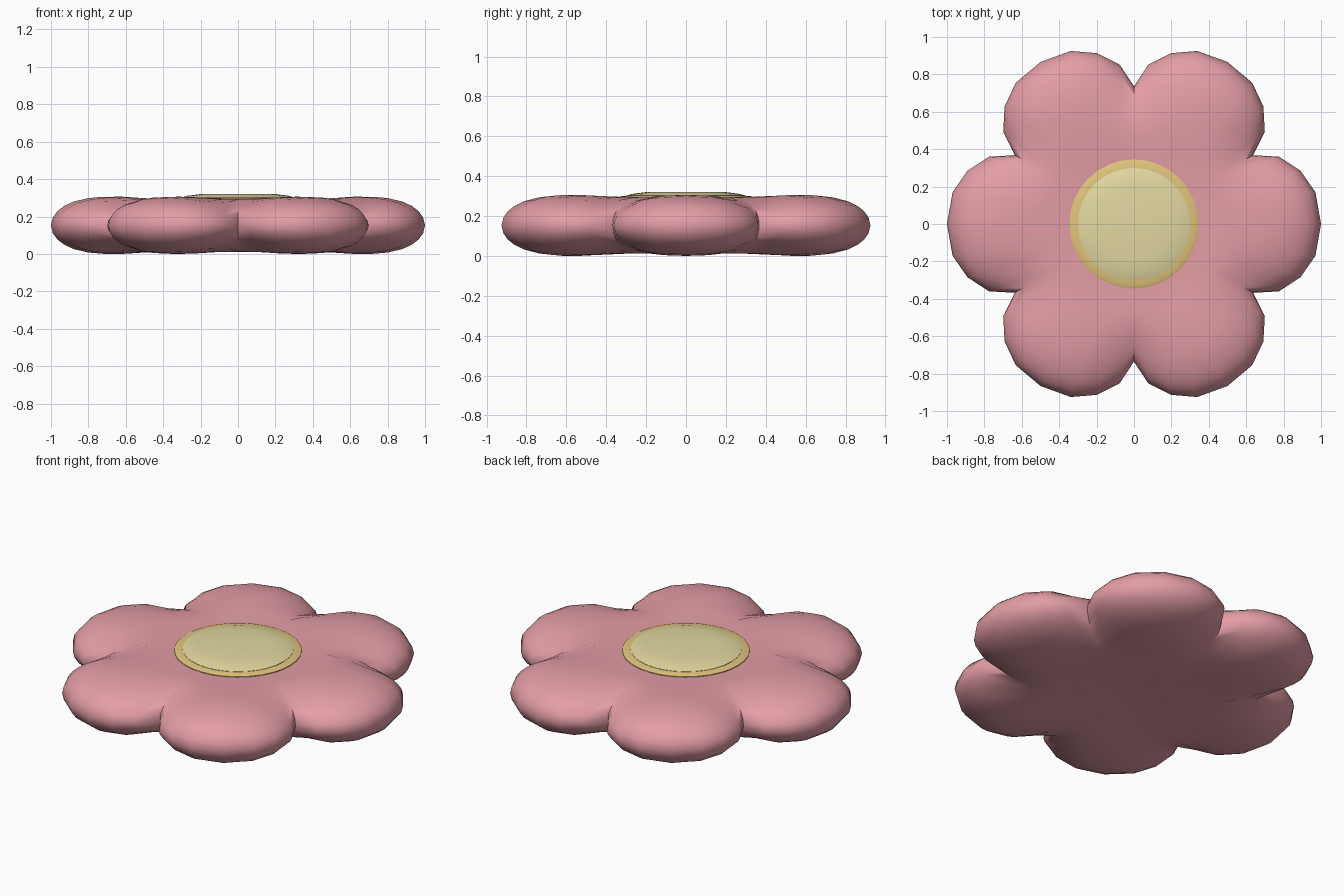
import bpy, bmesh, math
from mathutils import Vector

if "Cube" in bpy.data.objects:
    bpy.data.objects.remove(bpy.data.objects["Cube"])


def material(name, rgb):
    m = bpy.data.materials.new(name)
    m.diffuse_color = (*rgb, 1)
    m.use_nodes = True
    m.node_tree.nodes["Principled BSDF"].inputs["Base Color"].default_value = m.diffuse_color
    return m


def finish(name, bm, mat, angle):
    bmesh.ops.recalc_face_normals(bm, faces=bm.faces)
    me = bpy.data.meshes.new(name)
    bm.to_mesh(me)
    bm.free()
    ob = bpy.data.objects.new(name, me)
    bpy.context.collection.objects.link(ob)
    me.materials.append(mat)
    bpy.ops.object.select_all(action='DESELECT')
    ob.select_set(True)
    bpy.context.view_layer.objects.active = ob
    bpy.ops.object.shade_smooth_by_angle(angle=math.radians(angle))
    return ob


pink = material("petal pink", (0.77, 0.335, 0.38))
gold = material("ring gold", (0.76, 0.56, 0.2))
cream = material("centre cream", (0.77, 0.69, 0.36))

# Six-petal outline, from one petal turned six times
half = [(0.97, 0.17), (0.89, 0.285), (0.775, 0.36)]
petal = [(0.637, -0.368)] + [(x, -y) for x, y in reversed(half)] + [(1.0, 0)] + half
outline = []
for k in range(6):
    c, s = math.cos(k * math.pi / 3), math.sin(k * math.pi / 3)
    outline += [Vector((x * c - y * s, x * s + y * c)) for x, y in petal]
N = len(outline)


def edge_distance(p):
    best = 9
    for i in range(N):
        a, b = outline[i], outline[(i + 1) % N]
        t = max(0, min(1, (p - a).dot(b - a) / (b - a).length_squared))
        best = min(best, (p - a - (b - a) * t).length)
    return best


def half_thickness(p):
    # rounded lip at the rim, shallow valleys between petals, lower middle
    u = max(0, 1 - edge_distance(p) / 0.33)
    h = 0.153 * (1 - u ** 2.6) ** 0.5
    r = p.length
    valley = 0.5 - 0.5 * math.cos(6 * math.atan2(p.y, p.x))
    k = max(0, min(1, (r - 0.36) / 0.26))
    h *= 1 - 0.07 * valley * k
    return min(h, 0.135 + 0.018 * k)


# Puffy flower body: concentric rings above and below the rim
bm = bmesh.new()
rim = [bm.verts.new((p.x, p.y, 0.153)) for p in outline]
for side in (1, -1):
    prev = rim
    for t in (0.99, 0.965, 0.93, 0.88, 0.8, 0.72, 0.62, 0.5, 0.38, 0.2):
        ring = []
        for p in outline:
            q = p * t
            ring.append(bm.verts.new((q.x, q.y, 0.153 + side * half_thickness(q))))
        for i in range(N):
            j = (i + 1) % N
            bm.faces.new((prev[i], prev[j], ring[j], ring[i]))
        prev = ring
    tip = bm.verts.new((0, 0, 0.153 + side * (0.135 if side > 0 else 0.12)))
    for i in range(N):
        bm.faces.new((prev[i], prev[(i + 1) % N], tip))
finish("flower_petals", bm, pink, 65)


def lathe(name, profile, mat, n=32):
    bm = bmesh.new()
    prev = None
    for r, z in profile:
        ring = [bm.verts.new((r * math.cos(2 * math.pi * i / n),
                              r * math.sin(2 * math.pi * i / n), z)) for i in range(n)]
        if prev:
            for i in range(n):
                j = (i + 1) % n
                bm.faces.new((prev[i], prev[j], ring[j], ring[i]))
        prev = ring
    bm.faces.new(prev)
    return finish(name, bm, mat, 40)


# Gold ring and domed cream centre
lathe("centre_ring", [(0.345, 0.28), (0.345, 0.293), (0.33, 0.299), (0.28, 0.301)], gold)
lathe("centre_disc", [(0.3, 0.29), (0.3, 0.302), (0.27, 0.311), (0.2, 0.32)], cream)
